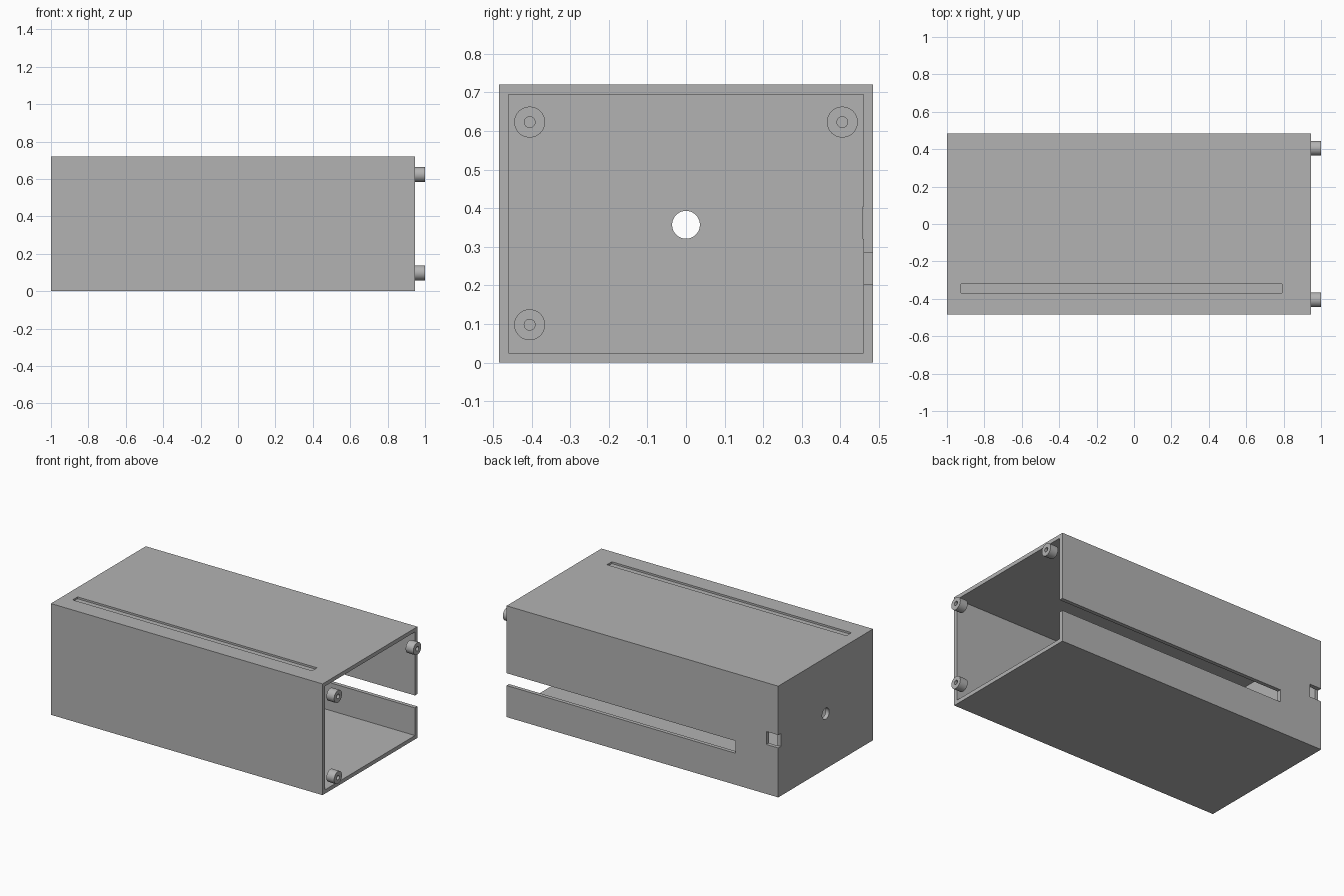
import bpy, bmesh, math
from mathutils import Matrix, Vector

if "Cube" in bpy.data.objects:
    bpy.data.objects.remove(bpy.data.objects["Cube"], do_unlink=True)

grey = bpy.data.materials.new("plain_grey")
grey.use_nodes = True
GREY = (0.45, 0.45, 0.45, 1)
grey.diffuse_color = GREY
grey.node_tree.nodes["Principled BSDF"].inputs["Base Color"].default_value = GREY


def add_object(name, bm):
    mesh = bpy.data.meshes.new(name)
    bm.to_mesh(mesh)
    bm.free()
    mesh.materials.append(grey)
    obj = bpy.data.objects.new(name, mesh)
    bpy.context.collection.objects.link(obj)
    return obj


def block(name, low, high):
    """Box between two opposite corners."""
    low, high = Vector(low), Vector(high)
    bm = bmesh.new()
    matrix = Matrix.Translation((low + high) / 2) @ Matrix.Diagonal((*(high - low), 1))
    bmesh.ops.create_cube(bm, size=1, matrix=matrix)
    return add_object(name, bm)


def rod(name, radius, x0, x1, y, z):
    """Cylinder running along x."""
    bm = bmesh.new()
    matrix = Matrix.Translation(((x0 + x1) / 2, y, z)) @ Matrix.Rotation(math.pi / 2, 4, "Y")
    bmesh.ops.create_cone(bm, cap_ends=True, segments=48, radius1=radius,
                          radius2=radius, depth=x1 - x0, matrix=matrix)
    return add_object(name, bm)


def cut(target, cutter):
    """Subtract the cutter from the target and discard it."""
    cutter.hide_render = True
    mod = target.modifiers.new("cut", "BOOLEAN")
    mod.operation, mod.solver, mod.object = "DIFFERENCE", "EXACT", cutter
    bpy.context.view_layer.objects.active = target
    bpy.ops.object.modifier_apply(modifier=mod.name)
    bpy.data.objects.remove(cutter, do_unlink=True)


def smooth(obj):
    bpy.ops.object.select_all(action="DESELECT")
    obj.select_set(True)
    bpy.context.view_layer.objects.active = obj
    bpy.ops.object.shade_smooth_by_angle(angle=math.radians(30))


LEFT, OPEN_END, HALF_DEPTH, HEIGHT, WALL = -1, 0.945, 0.485, 0.72, 0.025

# Case: hollow box open at one end
case = block("case", (LEFT, -HALF_DEPTH, 0), (OPEN_END, HALF_DEPTH, HEIGHT))
cut(case, block("cavity", (LEFT + WALL, -HALF_DEPTH + WALL, WALL),
                (OPEN_END + 0.1, HALF_DEPTH - WALL, HEIGHT - WALL)))

# Long slot in the back wall, running out of the open end
cut(case, block("back_slot", (-0.695, 0.44, 0.204), (OPEN_END + 0.1, 0.6, 0.284)))

# Small window at the closed end of the back wall
cut(case, block("back_window", (LEFT - 0.1, 0.4585, 0.32), (-0.915, 0.6, 0.404)))

# Shallow groove in the top
cut(case, block("top_groove", (-0.925, -0.37, HEIGHT - 0.012), (0.79, -0.32, 0.8)))

# Round hole in the closed end
cut(case, rod("end_hole", 0.036, -1.1, -0.9, 0, 0.357))
smooth(case)

# Spacer rings at three corners of the open end
for name, y, z in (("upper_front_spacer", -0.405, 0.623),
                   ("upper_back_spacer", 0.405, 0.623),
                   ("lower_front_spacer", -0.405, 0.098)):
    spacer = rod(name, 0.04, OPEN_END, 1, y, z)
    cut(spacer, rod("bore", 0.014, 0.9, 1.1, y, z))
    smooth(spacer)
